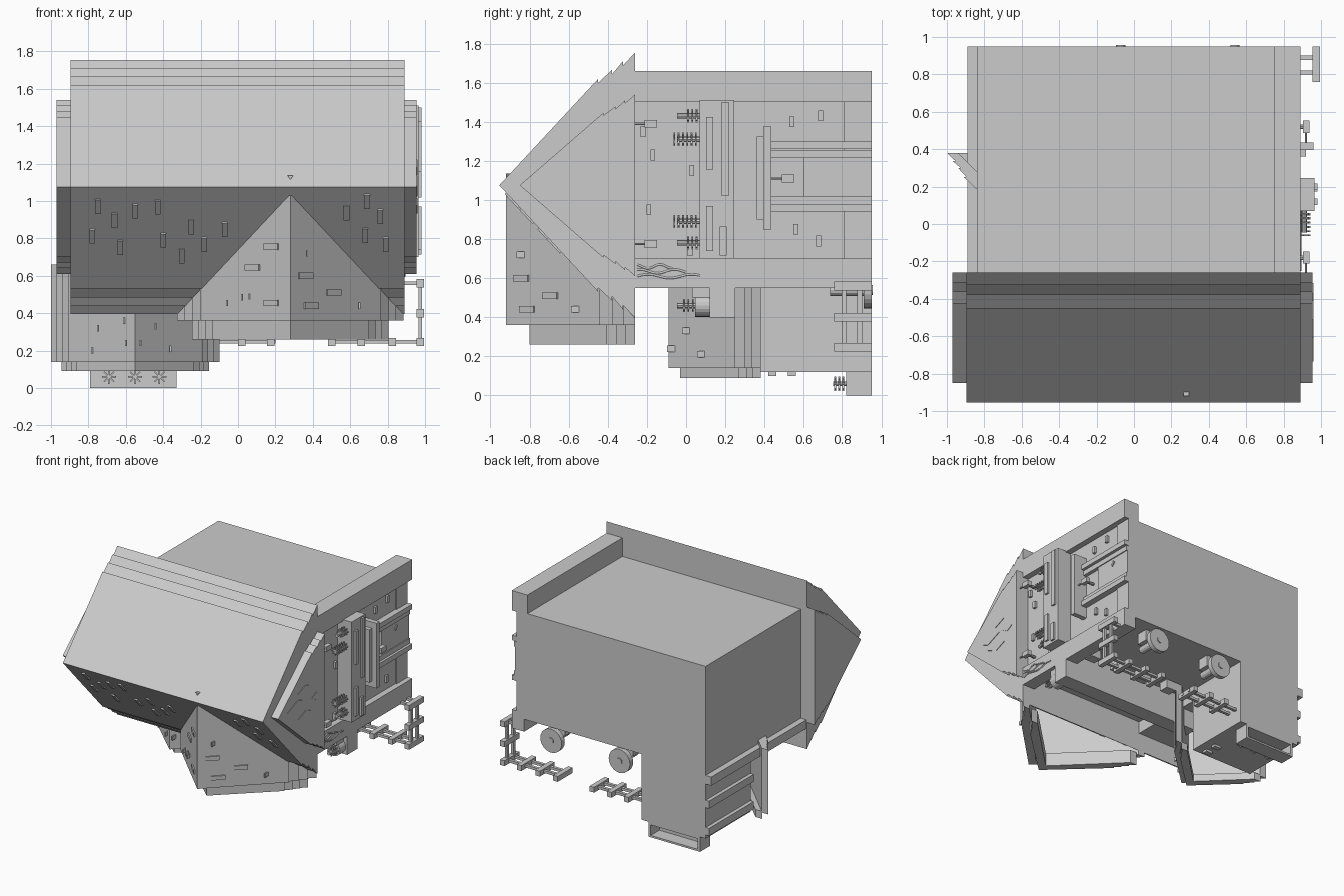
import bpy, bmesh, math
from mathutils import Vector, Matrix

cube = bpy.data.objects.get("Cube")
if cube:
    bpy.data.objects.remove(cube)

hull = bpy.data.materials.new("hull_grey")
hull.use_nodes = True
GREY = (0.6, 0.6, 0.6, 1)
hull.diffuse_color = GREY
hull.node_tree.nodes["Principled BSDF"].inputs["Base Color"].default_value = GREY


def finish(name, bm):
    bmesh.ops.recalc_face_normals(bm, faces=bm.faces)
    mesh = bpy.data.meshes.new(name)
    bm.to_mesh(mesh)
    bm.free()
    mesh.materials.append(hull)
    ob = bpy.data.objects.new(name, mesh)
    bpy.context.collection.objects.link(ob)
    return ob


def block(name, centre, size, rot=(0, 0, 0)):
    bm = bmesh.new()
    bmesh.ops.create_cube(bm, size=1, matrix=Matrix.Diagonal((*size, 1)))
    ob = finish(name, bm)
    ob.location, ob.rotation_euler = centre, rot
    return ob


def box(name, x, y, z):
    spans = (x, y, z)
    return block(name, [(a + b) / 2 for a, b in spans], [b - a for a, b in spans])


def prism(name, points, start, end):
    """Extrude a flat polygon of 3D points by the vector from start to end."""
    bm = bmesh.new()
    face = bm.faces.new([bm.verts.new(Vector(p) + Vector(start)) for p in points])
    out = bmesh.ops.extrude_face_region(bm, geom=[face])
    moved = [v for v in out["geom"] if isinstance(v, bmesh.types.BMVert)]
    bmesh.ops.translate(bm, verts=moved, vec=Vector(end) - Vector(start))
    return finish(name, bm)


def rod(name, centre, radius, depth, axis="Z", sides=16):
    bm = bmesh.new()
    bmesh.ops.create_cone(bm, cap_ends=True, segments=sides, radius1=radius, radius2=radius, depth=depth)
    ob = finish(name, bm)
    ob.location = centre
    ob.rotation_euler = {"X": (0, math.pi / 2, 0), "Y": (math.pi / 2, 0, 0), "Z": (0, 0, 0)}[axis]
    return ob


def star(name, centre, width, depth):
    """Crossed blades around the y axis."""
    for i in range(4):
        block(name, centre, (width, depth, .008), (0, i * math.pi / 4, 0))


# Half outline of a wedge: straight flank, then overlapping plates like saw teeth
TEETH = [(.727, .8), (.727, .77), (.83, .868), (.83, .835), (.91, .934), (.91, .9), (1, 1)]
FLANK = TEETH[0][1] / TEETH[0][0]
MID = 1.075


def wedge_outline(depth, half):
    side = [(d * depth, h * half) for d, h in TEETH]
    return [(d, -h) for d, h in reversed(side)] + [(0, 0)] + side


def nose(name, tip_y, back_y, half, x0, x1):
    pts = [(0, tip_y + d, MID + h) for d, h in wedge_outline(back_y - tip_y, half)]
    return prism(name, pts, (x0, 0, 0), (x1, 0, 0))


def prow(name, x, tip_y, back_y, half, z0, z1, wall=.06):
    outer = [(x + h, tip_y + d, 0) for d, h in wedge_outline(back_y - tip_y, half)]
    inner = [(x + half - wall, back_y, 0), (x, tip_y + wall * 1.4, 0), (x - half + wall, back_y, 0)]
    return prism(name, outer + inner, (0, 0, z0), (0, 0, z1))


# Front wedge with stepped cheek plates
nose("front_wedge", -.955, -.26, .68, -.895, .89)
nose("right_cheek", -.85, -.26, .465, -.97, -.88)
nose("left_cheek", -.85, -.26, .465, .88, .955)
prism("wedge_sensor", [(.265, 0, 1.135), (.295, 0, 1.135), (.28, 0, 1.115)], (0, -.92, 0), (0, -.89, 0))

# Open prow shells under the wedge and body
prow("front_prow", .28, -.92, -.26, .605, .36, 1.03)
prow("front_prow_skirt", .28, -.8, -.26, .525, .26, .37)
prow("side_prow", -.55, -.09, .38, .45, .14, .66)
prow("side_prow_skirt", -.55, -.03, .38, .395, .09, .15)

# Main body, rim and side bands
box("main_body", (-.84, .84), (-.3, .95), (.65, 1.51))
box("roof_rim", (.75, .89), (-.27, .95), (1.5, 1.66))
box("left_lower_band", (.78, .89), (-.26, .95), (.55, .7))
box("right_ledge", (-.89, -.8), (-.26, .95), (.56, .63))
box("right_body_base", (-.84, -.27), (-.26, .95), (.55, .66))
box("cross_beam", (-.4, .89), (.12, .25), (.4, .66))
box("cross_beam_lip", (-.4, .86), (.03, .13), (.5, .66))
box("lower_body", (-.84, -.27), (.38, .95), (.12, .6))
for z in (.18, .4):
    box("lower_side_beam", (-.87, -.8), (.38, .95), (z - .03, z + .03))
for y in (.44, .54):
    box("keel_lug", (-.4, -.34), (y - .02, y + .02), (.1, .15))

# Brackets below the body
for x in (-.1, .15, .4, .65):
    box("under_bracket", (x, x + .09), (.3, .38), (.58, .66))
    box("beam_lug", (x, x + .06), (.05, .1), (.46, .52))

# Engine tray under the lower body, open at the back
box("tray_front", (-.79, -.33), (.82, .84), (0, .12))
box("tray_floor", (-.79, -.33), (.82, .95), (0, .015))
box("tray_top", (-.79, -.33), (.82, .95), (.1, .125))
for x in (-.79, -.35):
    box("tray_side", (x, x + .02), (.82, .95), (0, .12))
for x in (-.69, -.55, -.42):
    rod("fan_hub", (x, .79, .06), .012, .07, "Y", 8)
    for y in (.765, .785, .805):
        star("fan_blade", (x, y, .06), .075, .01)

# Wheels under the back edge
for x in (.54, -.07):
    rod("wheel", (x, .93, .54), .095, .04, "Y", 24)
    rod("wheel_hub", (x, .95, .54), .025, .015, "Y", 12)
    rod("wheel_axle", (x, .84, .54), .03, .2, "Y", 12)
    box("wheel_bracket", (x - .06, x + .06), (.76, .86), (.56, .66))

# Ladder frames hanging beside the lower body
for x in (.975, .825, .66, .5, .175, .02, -.13):
    box("ladder_rung", (x - .02, x + .02), (.76, .95), (.225, .268))
for z in (.4, .56):
    box("ladder_rung", (.955, .995), (.76, .95), (z - .022, z + .022))
for y in (.81, .89):
    box("ladder_upright", (.965, .985), (y - .012, y + .012), (.24, .57))
    box("ladder_rail", (.48, .98), (y - .012, y + .012), (.237, .257))
    box("ladder_rail", (-.3, .2), (y - .012, y + .012), (.237, .257))
    box("ladder_stay", (.84, .97), (y - .012, y + .012), (.55, .57))

# Left side machinery
box("left_tower", (.83, .965), (.07, .245), (.7, 1.51))
for y, z, h in ((.12, 1.29, .27), (.12, .855, .23), (.2, 1.37, .26), (.2, 1.14, .24), (.19, .79, .15)):
    block("tower_slat", (.965, y, z), (.03, .035, h))
box("left_bar", (.83, .96), (.395, .435), (.85, 1.375))
box("left_bar_step", (.83, .92), (.36, .4), (.9, 1.325))
for z in (1.28, 1.235, .96, 1.0):
    d = .89 if z in (1.28, .96) else .87
    box("left_rail", (.82, d), (.43, .95), (z - .02, z + .02))
box("left_panel", (.83, .862), (.6, .95), (1.02, 1.215))
block("panel_diamond", (.863, .78, 1.17), (.012, .04, .02), (math.pi / 4, 0, 0))
box("left_rear_plate", (.83, .85), (.81, .95), (.7, 1.51))
for y, z in ((.54, 1.4), (.69, 1.43), (.56, .85), (.68, .79), (-.22, 1.35), (-.17, 1.23), (-.19, .95), (.02, .74), (.03, 1.15)):
    block("side_hatch", (.845, y, z), (.03, .024, .055))

# Small turrets
for y, z in ((-.18, 1.39), (-.18, .775), (.52, 1.11)):
    block("turret_head", (.92, y, z), (.035, .065, .04))
    rod("turret_post", (.88, y, z), .012, .09, "X", 8)
    rod("turret_barrel", (.92, y - .06, z), .006, .06, "Y", 6)

# Spiked coils beside the tower
for x, y0, z, n in ((.91, .01, 1.43, 3), (.91, -.06, 1.31, 6), (.91, -.06, .89, 6), (.91, .01, .78, 3), (.84, -.01, .46, 4)):
    rod("coil_core", (x, .02, z), .014, .13, "Y", 8)
    for i in range(n):
        star("coil_spike", (x, y0 + i * .022, z), .068, .009)
rod("side_thruster", (.82, .085, .46), .058, .08, "Y", 20)

# Loose cables along the lower band
for k, length in enumerate((.32, .25, .18)):
    curve = bpy.data.curves.new("side_cable", "CURVE")
    curve.dimensions = "3D"
    curve.bevel_depth, curve.bevel_resolution = .006, 1
    line = curve.splines.new("POLY")
    line.points.add(15)
    for i, p in enumerate(line.points):
        p.co = (.89, -.25 + i * length / 15, .61 + k * .025 + .01 * math.sin(i * .6 + k), 1)
    curve.materials.append(hull)
    bpy.context.collection.objects.link(bpy.data.objects.new("side_cable", curve))

# Diamond plates on the left cheek
for y, z, w, h in ((-.51, 1.18, .1, .042), (-.6, 1.08, .135, .055), (-.5, .975, .1, .042), (-.37, 1.08, .055, .032)):
    pts = [(0, y - w, z), (0, y, z + h), (0, y + w, z), (0, y, z - h)]
    prism("cheek_diamond", pts, (.95, 0, 0), (.959, 0, 0))

# Raised hatches on the underside of the wedge
slope = FLANK * .68 / .695
for x, z in ((-.75, .975), (-.66, .9), (-.55, .95), (-.43, .97), (-.78, .815), (-.63, .755), (-.4, .795),
             (-.3, .71), (-.25, .865), (-.18, .77), (-.07, .85), (.58, .94), (.69, 1.0), (.76, .92), (.68, .82), (.79, .77)):
    block("wedge_hatch", (x, -.955 + (MID - z) / slope, z), (.03, .02, .1), (math.atan(1 / slope), 0, 0))


# Raised hatches on the prows: wide ones lie on the walls, slim ones stand out
def prow_hatch(x, z, slim, mid, tip_y, depth, half):
    grade = depth / (half * FLANK)
    off = x - mid
    turn = 0 if slim else math.copysign(math.atan(grade), off)
    size = (.01, .07, .033) if slim else (.105, .02, .033)
    block("prow_hatch", (x, tip_y + abs(off) * grade, z), size, (0, 0, turn))


for x, z in ((.18, .755), (.08, .645), (.18, .455), (.36, .6), (.51, .51), (.39, .44)):
    prow_hatch(x, z, False, .28, -.92, .66, .605)
for x, z in ((.02, .485), (.06, .49), (-.06, .455), (.37, .72), (.65, .44)):
    prow_hatch(x, z, True, .28, -.92, .66, .605)
for x, z in ((-.78, .2), (-.6, .24), (-.75, .32), (-.52, .24), (-.36, .21), (-.44, .33), (-.61, .36)):
    prow_hatch(x, z, True, -.55, -.09, .47, .45)
